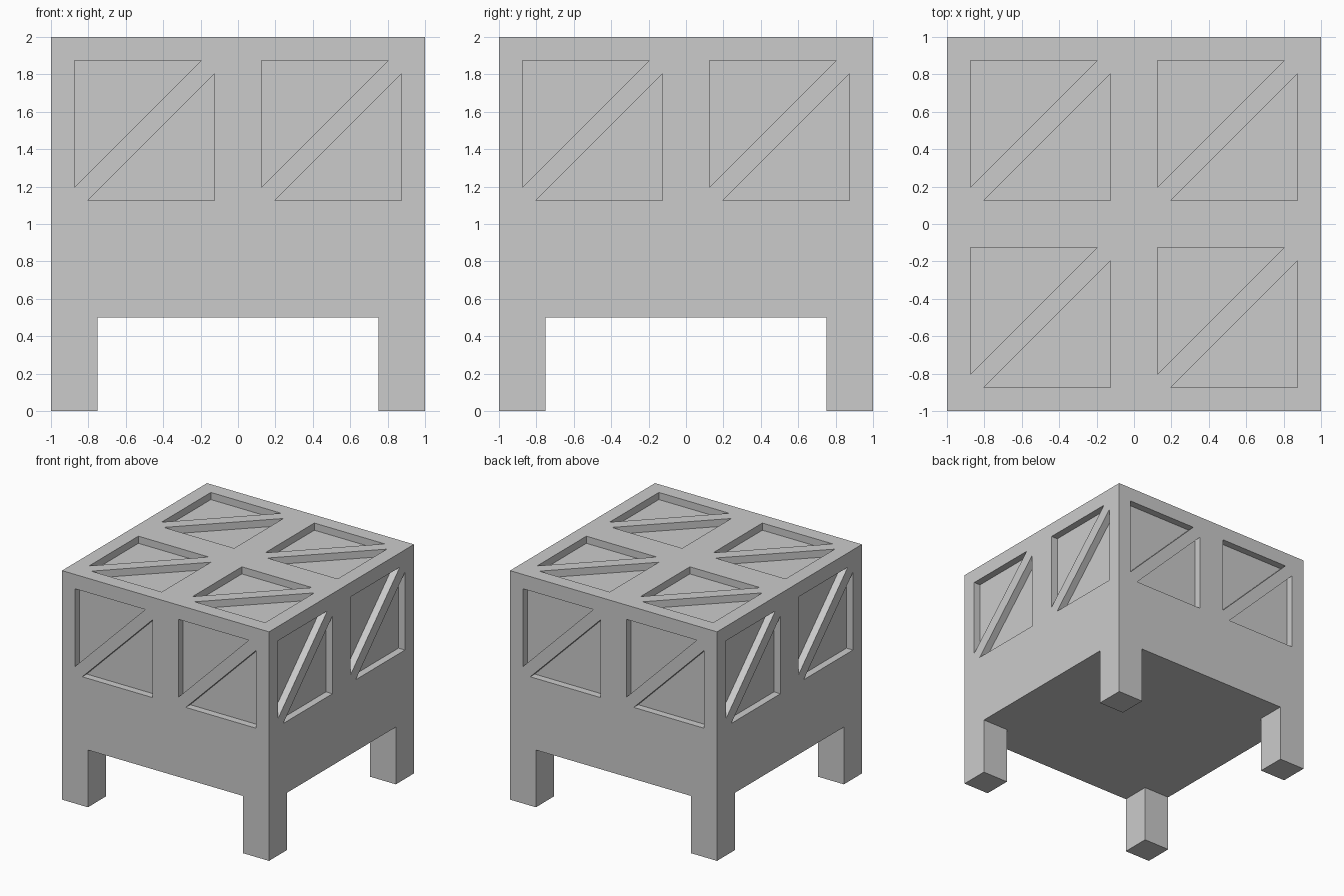
import bpy, bmesh
from math import radians
from mathutils import Matrix, Vector

if "Cube" in bpy.data.objects:
    bpy.data.objects.remove(bpy.data.objects["Cube"])

DEPTH = 0.0625                 # recess depth
LEG = 0.75 - 0.1 / 2 ** 0.5    # short side of each triangular recess


def finish(bm, name):
    bmesh.ops.recalc_face_normals(bm, faces=bm.faces[:])
    me = bpy.data.meshes.new(name)
    bm.to_mesh(me)
    bm.free()
    ob = bpy.data.objects.new(name, me)
    bpy.context.collection.objects.link(ob)
    return ob


def box(name, lo, hi):
    lo, hi = Vector(lo), Vector(hi)
    bm = bmesh.new()
    bmesh.ops.create_cube(bm, size=1, matrix=Matrix.Translation((lo + hi) / 2)
                          @ Matrix.Diagonal((*(hi - lo), 1)))
    return finish(bm, name)


def prism(bm, tri, m):
    """Triangular prism reaching from the recess floor to outside the face."""
    a, b = [[bm.verts.new(m @ Vector((x, y, z))) for x, y in tri]
            for z in (-DEPTH, 0.1)]
    bm.faces.new(a)
    bm.faces.new(b)
    for i in range(3):
        j = (i + 1) % 3
        bm.faces.new((a[i], a[j], b[j], b[i]))


def cut(body, cutter):
    cutter.hide_render = True
    mod = body.modifiers.new("cut", 'BOOLEAN')
    mod.operation, mod.solver, mod.object = 'DIFFERENCE', 'EXACT', cutter
    bpy.context.view_layer.objects.active = body
    bpy.ops.object.modifier_apply(modifier=mod.name)
    bpy.data.objects.remove(cutter)


# Solid block; the crossing cuts below leave four corner legs
body = box("crate_body_with_legs", (-1, -1, 0), (1, 1, 2))
cut(body, box("gap_front_back", (-0.75, -1.2, -0.2), (0.75, 1.2, 0.5)))
cut(body, box("gap_left_right", (-1.2, -0.75, -0.2), (1.2, 0.75, 0.5)))

# Braced square panels: two triangles either side of a diagonal bar
bm = bmesh.new()


def panel(face, cx, cy):
    for s in (1, -1):
        tri = [(cx - s * 0.375, cy + s * 0.375),
               (cx - s * (0.375 - LEG), cy + s * 0.375),
               (cx - s * 0.375, cy + s * (0.375 - LEG))]
        prism(bm, tri, face)


top = Matrix.Translation((0, 0, 2))
for x in (-0.5, 0.5):
    for y in (-0.5, 0.5):
        panel(top, x, y)
    for k in range(4):
        side = (Matrix.Rotation(radians(90 * k), 4, 'Z')
                @ Matrix.Translation((0, -1, 0))
                @ Matrix.Rotation(radians(90), 4, 'X'))
        panel(side, x, 1.5)
cut(body, finish(bm, "panel_recesses"))
